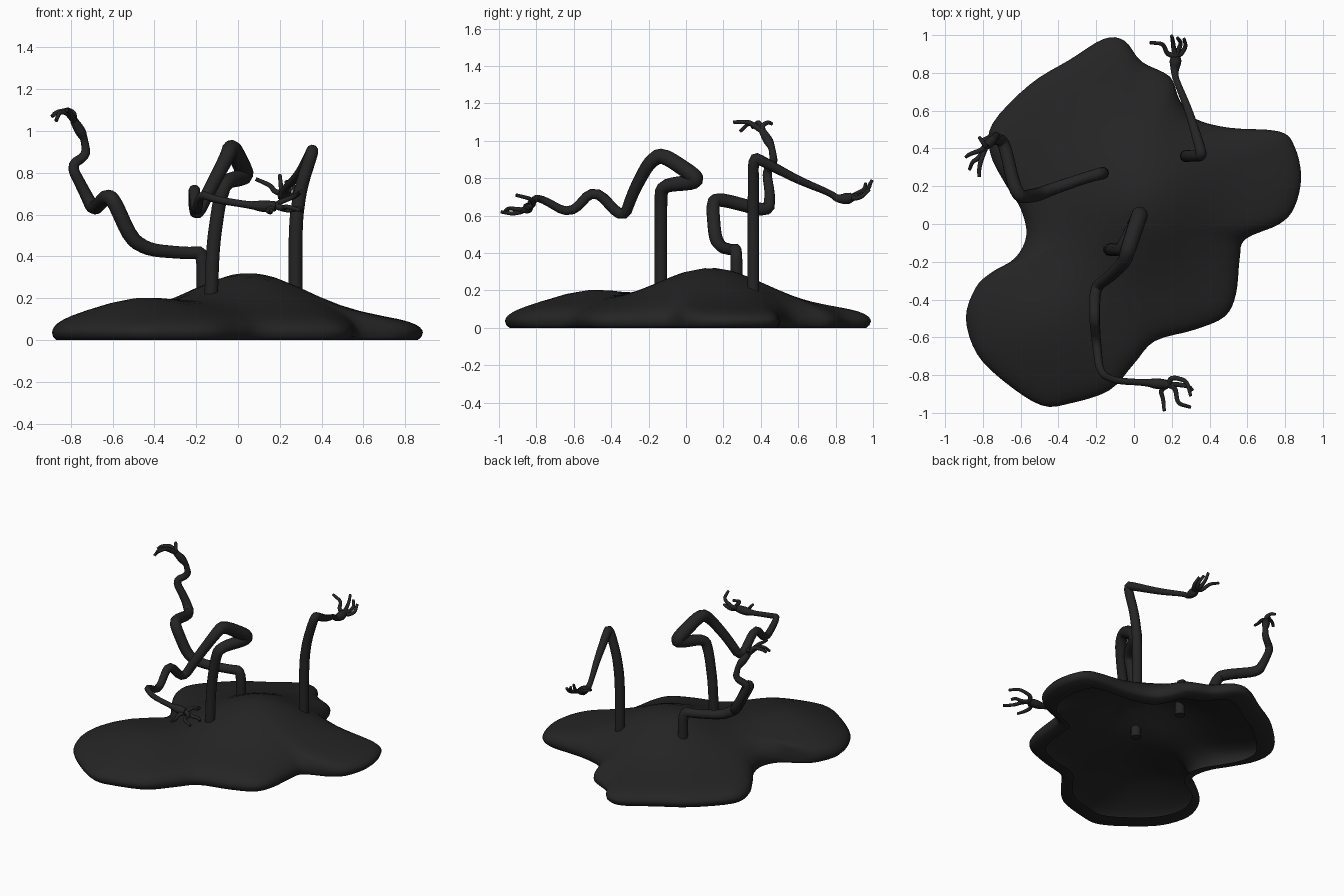
import bpy, bmesh, math
from mathutils import Vector

black = bpy.data.materials.new("tar black")
black.diffuse_color = (0.018, 0.018, 0.018, 1)


def finish(obj):
    obj.data.materials.clear()
    obj.data.materials.append(black)
    for p in obj.data.polygons:
        p.use_smooth = True


# ---- puddle: a splat outline scaled inward in rings, domed by two bumps ----
OUTLINE = [(-.16, .98), (-.05, .97), (.04, .86), (.19, .78), (.24, .66), (.32, .56),
           (.5, .51), (.77, .49), (.85, .41), (.885, .25), (.85, .09), (.77, 0),
           (.59, -.08), (.56, -.18), (.54, -.37), (.48, -.49), (.32, -.56), (.11, -.62),
           (0, -.74), (-.13, -.88), (-.34, -.95), (-.49, -.96), (-.68, -.84), (-.83, -.69),
           (-.89, -.5), (-.84, -.34), (-.76, -.26), (-.63, -.18), (-.57, -.06), (-.6, .08),
           (-.68, .21), (-.76, .37), (-.75, .53), (-.55, .74), (-.34, .87)]
CENTRE = Vector((-.1, 0))


def closed_spline(points, steps):
    pts, out = [Vector(p) for p in points], []
    for i in range(len(pts)):
        a, b, c, d = (pts[(i + k) % len(pts)] for k in (-1, 0, 1, 2))
        for s in range(steps):
            t = s / steps
            out.append(.5 * (2 * b + (c - a) * t + (2 * a - 5 * b + 4 * c - d) * t * t
                             + (3 * b - a - 3 * c + d) * t ** 3))
    return out


def height(x, y):
    main = .21 * math.exp(-(x - .05) ** 2 / .15 - (y - .13) ** 2 / .165)
    front = .09 * math.exp(-((x + .45) ** 2 + (y + .5) ** 2) / .10)
    return .11 + main + front


def build_puddle():
    bm = bmesh.new()
    edge = closed_spline(OUTLINE, 4)
    rings = [(.86, 0), (.975, 0), (.993, .015), (1, .035)]      # open underside with a lip
    rings += [(t, None) for t in (.997, .985, .965, .93, .88, .8, .7, .6, .5, .4, .3, .2, .1)]
    loops = []
    for t, z in rings:
        loop = []
        for p in edge:
            q = CENTRE + (p - CENTRE) * t
            h = z if z is not None else .035 + (height(*q) - .035) * math.sqrt(1 - t ** 8)
            loop.append(bm.verts.new((q.x, q.y, h)))
        loops.append(loop)
    n = len(edge)
    for a, b in zip(loops, loops[1:]):
        for i in range(n):
            j = (i + 1) % n
            bm.faces.new((a[j], a[i], b[i], b[j]))
    top = bm.verts.new((*CENTRE, height(*CENTRE)))
    for i in range(n):
        bm.faces.new((loops[-1][(i + 1) % n], loops[-1][i], top))
    me = bpy.data.meshes.new("puddle")
    bm.to_mesh(me)
    bm.free()
    obj = bpy.data.objects.new("puddle", me)
    bpy.context.collection.objects.link(obj)
    finish(obj)


# ---- limbs: tapered tubes along paths of (x, y, z, radius) ----
def soften(path, cut=.2):
    out = [path[0]]
    for a, b in zip(path, path[1:]):
        out += [a.lerp(b, cut), a.lerp(b, 1 - cut)]
    return out + [path[-1]]


def tube(name, path):
    pts = [Vector(p) for p in path]
    for _ in range(2):
        pts = soften(pts)
    cu = bpy.data.curves.new(name, 'CURVE')
    cu.dimensions = '3D'
    cu.bevel_depth = 1
    cu.bevel_resolution = 3
    cu.use_fill_caps = True
    sp = cu.splines.new('POLY')
    sp.points.add(len(pts) - 1)
    for sp_pt, p in zip(sp.points, pts):
        sp_pt.co = (p[0], p[1], p[2], 1)
        sp_pt.radius = p[3]
    tmp = bpy.data.objects.new(name, cu)
    bpy.context.collection.objects.link(tmp)
    bpy.context.view_layer.update()
    me = bpy.data.meshes.new_from_object(tmp.evaluated_get(bpy.context.evaluated_depsgraph_get()))
    bpy.data.objects.remove(tmp)
    obj = bpy.data.objects.new(name, me)
    bpy.context.collection.objects.link(obj)
    finish(obj)


def arm(name, path, fingers):
    tube(name + "_arm", path)
    wrist = path[-1][:3]
    for i, f in enumerate(fingers):
        radii = (.016, .013, .011, .009)
        pts = [wrist] + f
        tube(f"{name}_finger_{i + 1}", [(*p, radii[min(k, 3)]) for k, p in enumerate(pts)])


build_puddle()

arm("front",
    [(-.13, -.135, .17, .034), (-.12, -.135, .45, .034), (-.09, -.135, .66, .034),
     (-.06, -.13, .76, .036), (.03, .05, .78, .042), (.03, .05, .81, .045),
     (-.03, -.13, .93, .042), (-.05, -.2, .88, .036), (-.13, -.28, .73, .032),
     (-.205, -.335, .58, .03), (-.21, -.49, .745, .028), (-.2, -.62, .605, .025),
     (-.18, -.79, .7, .02), (-.1, -.83, .67, .018), (.06, -.84, .645, .017),
     (.12, -.845, .64, .03), (.18, -.85, .64, .024)],
    [[(.2, -.81, .66), (.28, -.83, .69), (.30, -.91, .71)],
     [(.14, -.88, .62), (.155, -.93, .61), (.16, -.99, .62)],
     [(.22, -.87, .63), (.23, -.95, .64), (.30, -.97, .62)],
     [(.24, -.85, .62), (.29, -.86, .63), (.31, -.88, .62)]])

arm("left",
    [(-.165, .27, .17, .033), (-.165, .27, .42, .033), (-.24, .25, .415, .03),
     (-.42, .19, .43, .032), (-.51, .155, .48, .036), (-.6, .14, .68, .036),
     (-.635, .2, .685, .036), (-.69, .44, .62, .034), (-.735, .45, .71, .028),
     (-.8, .43, .835, .025), (-.725, .47, .885, .023), (-.735, .46, .96, .017),
     (-.755, .44, 1.0, .028), (-.785, .41, 1.05, .02)],
    [[(-.81, .39, 1.1), (-.87, .37, 1.09), (-.89, .355, 1.07)],
     [(-.81, .34, 1.1), (-.82, .29, 1.1), (-.82, .25, 1.1)],
     [(-.82, .35, 1.09), (-.855, .33, 1.09), (-.87, .29, 1.05)],
     [(-.785, .41, 1.085), (-.805, .44, 1.1), (-.82, .46, 1.09)]])

arm("back",
    [(.275, .36, .17, .033), (.275, .36, .56, .033), (.3, .36, .73, .031),
     (.36, .36, .915, .03), (.345, .42, .885, .028), (.29, .6, .79, .022),
     (.22, .77, .72, .017), (.215, .81, .69, .02), (.22, .86, .69, .033),
     (.22, .89, .7, .024)],
    [[(.175, .9, .71), (.155, .955, .74), (.085, .96, .77)],
     [(.21, .93, .71), (.205, .97, .74), (.2, .995, .79)],
     [(.235, .92, .7), (.25, .96, .72), (.23, .985, .76)],
     [(.25, .9, .69), (.275, .94, .7), (.265, .98, .74)]])
